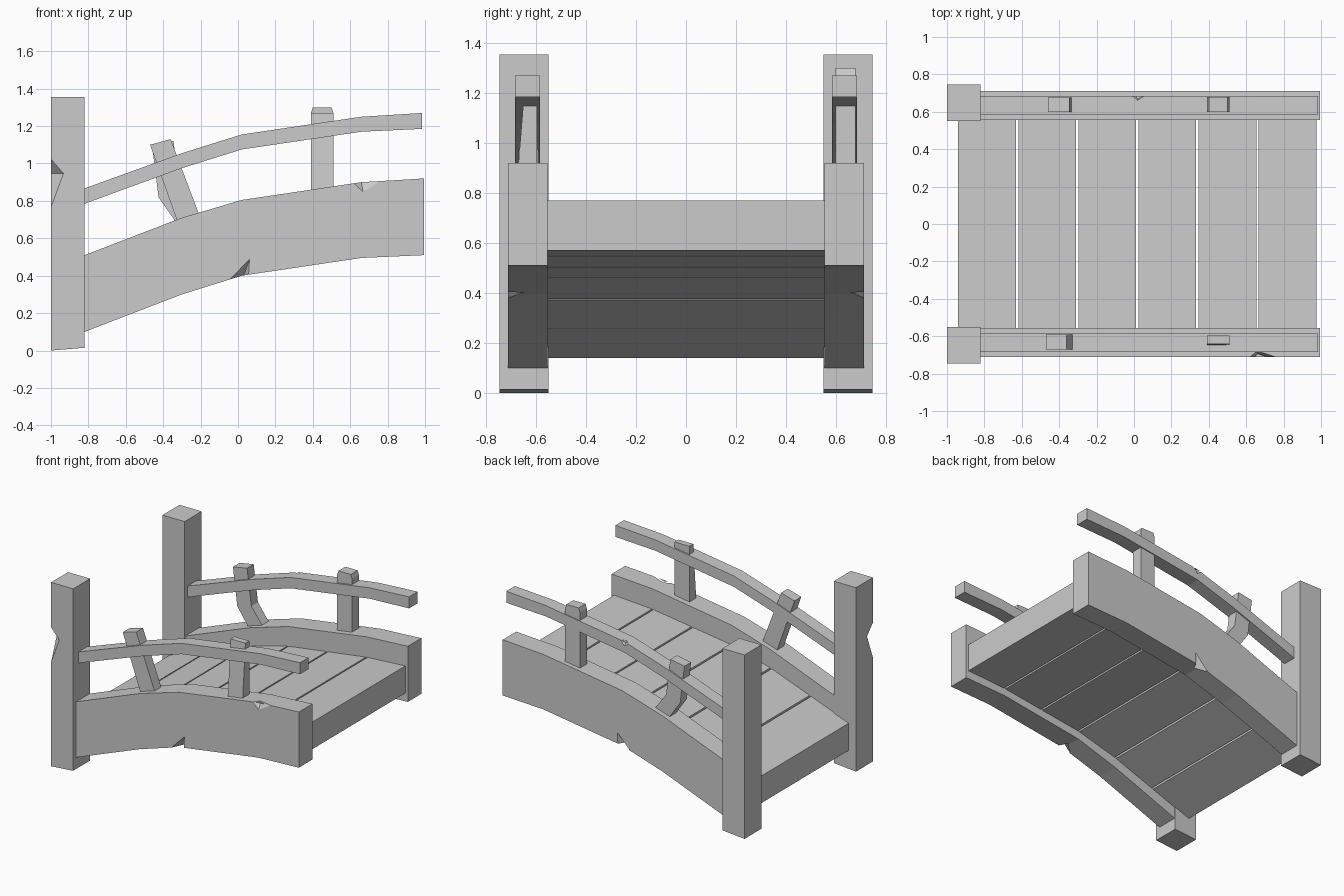
import bpy, bmesh
from mathutils import Vector

if "Cube" in bpy.data.objects:
    bpy.data.objects.remove(bpy.data.objects["Cube"])

stone = bpy.data.materials.new("plain_grey")
stone.use_nodes = True
GREY = (0.6, 0.6, 0.6, 1)
stone.diffuse_color = GREY
stone.node_tree.nodes["Principled BSDF"].inputs["Base Color"].default_value = GREY


def add_object(name, bm):
    bmesh.ops.recalc_face_normals(bm, faces=bm.faces)
    mesh = bpy.data.meshes.new(name)
    bm.to_mesh(mesh)
    bm.free()
    mesh.materials.append(stone)
    obj = bpy.data.objects.new(name, mesh)
    bpy.context.collection.objects.link(obj)
    return obj


def prism(name, outline, y0, y1):
    """Extrude an x-z outline from y0 to y1."""
    bm = bmesh.new()
    face = bm.faces.new([bm.verts.new((x, y0, z)) for x, z in outline])
    out = bmesh.ops.extrude_face_region(bm, geom=[face])
    verts = [v for v in out["geom"] if isinstance(v, bmesh.types.BMVert)]
    bmesh.ops.translate(bm, verts=verts, vec=(0, y1 - y0, 0))
    return add_object(name, bm)


def height(curve, x):
    """Interpolate along a bent line, extending its ends."""
    for (xa, za), (xb, zb) in zip(curve, curve[1:]):
        if x <= xb or xb == curve[-1][0]:
            return za + (zb - za) * (x - xa) / (xb - xa)


def band(lower, upper):
    return lower + upper[::-1]


def chip(obj, start, end, on_face, on_other):
    """Cut a wedge-shaped chip out of an edge."""
    points = [Vector(p) for p in (start, end, on_face, on_other)]
    centre = sum(points, Vector()) / len(points)
    bm = bmesh.new()
    for p in points:
        bm.verts.new(centre + (p - centre) * 1.06)
    bmesh.ops.convex_hull(bm, input=bm.verts)
    cutter = add_object("chip_cutter", bm)
    cutter.hide_render = True
    cutter.hide_viewport = True
    cutter.display_type = 'WIRE'
    mod = obj.modifiers.new("chip", 'BOOLEAN')
    mod.operation = 'DIFFERENCE'
    mod.solver = 'EXACT'
    mod.object = cutter
    bpy.context.view_layer.update()
    graph = bpy.context.evaluated_depsgraph_get()
    obj_mesh = bpy.data.meshes.new_from_object(obj.evaluated_get(graph))
    obj.modifiers.clear()
    obj.data = obj_mesh
    bpy.data.objects.remove(cutter)


# Arch lines shared by beams, rails and deck
beam_low = [(-0.82, 0.1), (-0.3, 0.3), (0.02, 0.4), (0.66, 0.495), (0.995, 0.51)]
beam_top = [(-0.82, 0.51), (-0.3, 0.71), (0.02, 0.805), (0.66, 0.9), (0.995, 0.92)]
rail_low = [(-0.82, 0.785), (-0.3, 0.975), (0.02, 1.075), (0.66, 1.17), (0.985, 1.185)]
rail_top = [(-0.82, 0.867), (-0.3, 1.055), (0.02, 1.155), (0.66, 1.25), (0.985, 1.27)]
deck_low = [(-0.94, 0.14), (-0.3, 0.375), (0.02, 0.46), (0.66, 0.55), (0.975, 0.57)]

post_outline = [(-1, 0), (-0.82, 0.015), (-0.82, 1.355), (-1, 1.355)]

# Posts, beams and rails on both sides
parts = {}
for side, s in (("front", -1), ("back", 1)):
    parts[side + "_post"] = prism(side + "_post", post_outline, s * 0.55, s * 0.747)
    parts[side + "_beam"] = prism(side + "_beam", band(beam_low, beam_top),
                                  s * 0.555, s * 0.712)
    parts[side + "_rail"] = prism(side + "_rail", band(rail_low, rail_top),
                                  s * 0.585, s * 0.685)

# Deck planks with narrow gaps
count, gap, left, right = 6, 0.012, -0.94, 0.975
pitch = (right - left + gap) / count
for i in range(count):
    xa = left + i * pitch
    xb = xa + pitch - gap
    bends = [x for x, z in deck_low if xa + 0.03 < x < xb - 0.03]
    low = [(x, height(deck_low, x)) for x in [xa] + bends + [xb]]
    top = [(x, z + 0.2) for x, z in low]
    prism("deck_plank_%d" % (i + 1), band(low, top), -0.558, 0.558)

# Upright balusters
prism("back_upright_baluster", [(0.39, 0.8), (0.51, 0.8), (0.51, 1.27), (0.5, 1.3),
                                (0.4, 1.3), (0.39, 1.27)], 0.598, 0.678)
upright = prism("front_upright_baluster", [(0.39, 0.8), (0.51, 0.8), (0.51, 1.27),
                                           (0.39, 1.27)], -0.68, -0.597)
for v in upright.data.vertices:
    if v.co.z > 1 and v.co.y < -0.65:
        v.co.y = -0.642

# Leaning balusters, the back one bent near its foot
prism("front_leaning_baluster", [(-0.31, 0.65), (-0.19, 0.68), (-0.36, 1.13),
                                 (-0.47, 1.1)], -0.67, -0.592)
prism("back_leaning_baluster", [(-0.3, 0.64), (-0.2, 0.7), (-0.31, 0.85),
                                (-0.345, 1.12), (-0.46, 1.1), (-0.425, 0.82)],
      0.598, 0.675)

# Chips in the worn edges
chip(parts["front_post"], (-1, -0.747, 0.77), (-1, -0.747, 1.02),
     (-0.935, -0.747, 0.945), (-1, -0.68, 0.945))
chip(parts["front_beam"], (-0.04, -0.712, 0.383), (0.055, -0.712, 0.403),
     (0.06, -0.712, 0.485), (0.03, -0.65, 0.4))
chip(parts["back_beam"], (-0.04, 0.712, 0.383), (0.055, 0.712, 0.403),
     (0.06, 0.712, 0.485), (0.03, 0.66, 0.4))
chip(parts["front_beam"], (0.62, -0.712, 0.895), (0.76, -0.712, 0.906),
     (0.67, -0.712, 0.85), (0.66, -0.68, 0.9))
chip(parts["back_rail"], (-0.01, 0.685, 1.147), (0.055, 0.685, 1.16),
     (0.02, 0.685, 1.125), (0.02, 0.662, 1.155))
